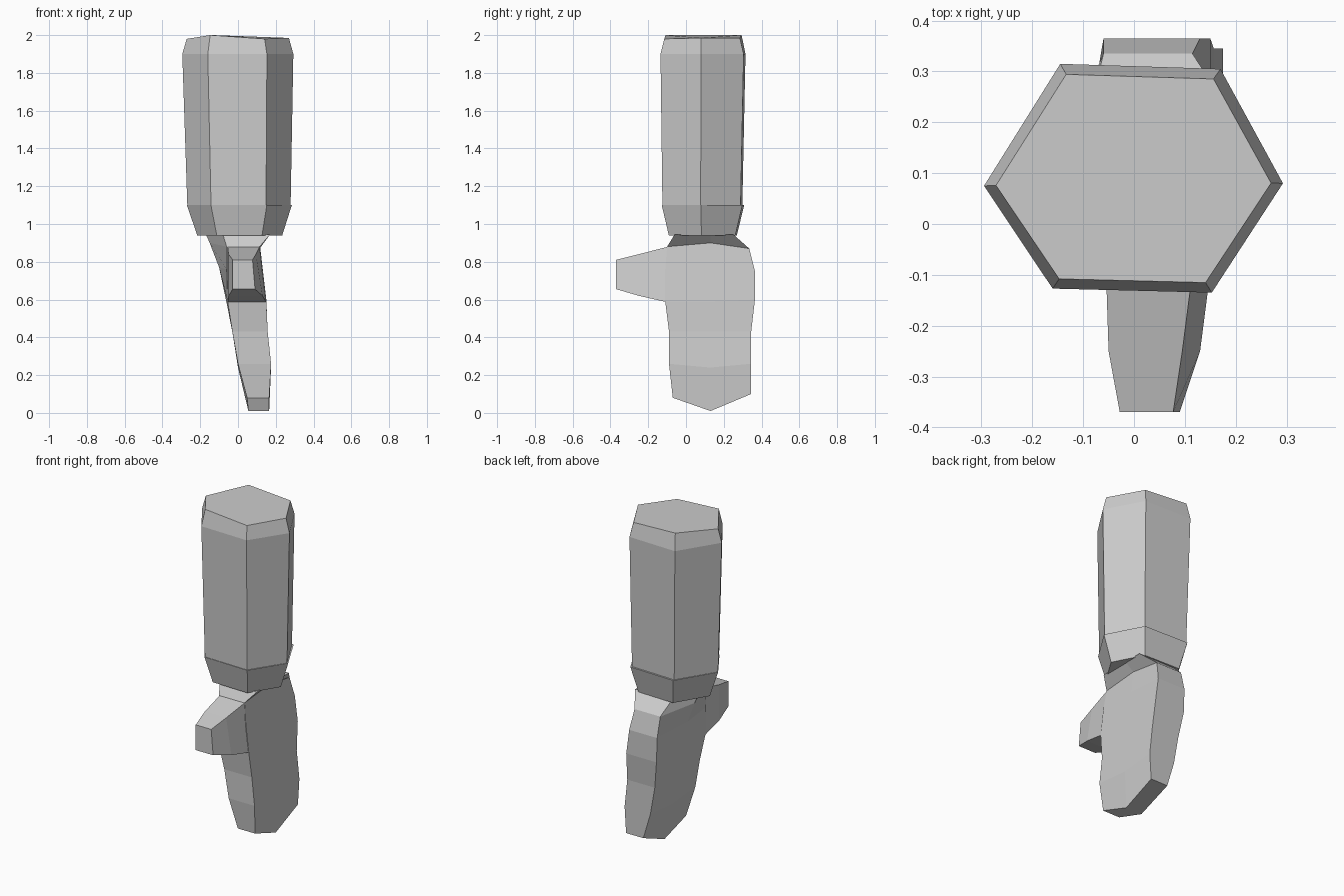
import bpy
import bmesh

cube = bpy.data.objects.get("Cube")
if cube:
    bpy.data.objects.remove(cube, do_unlink=True)

grey = bpy.data.materials.new("plain_grey")
grey.use_nodes = True
grey.diffuse_color = (0.6, 0.6, 0.6, 1)
grey.node_tree.nodes["Principled BSDF"].inputs["Base Color"].default_value = (0.6, 0.6, 0.6, 1)


def loft(name, rings, cap_start=True):
    """Skin a row of equal-sized rings and close the ends."""
    bm = bmesh.new()
    loops = [[bm.verts.new(p) for p in ring] for ring in rings]
    n = len(loops[0])
    for a, b in zip(loops, loops[1:]):
        for i in range(n):
            j = (i + 1) % n
            bm.faces.new((a[i], a[j], b[j], b[i]))
    if cap_start:
        bm.faces.new(loops[0])
    bm.faces.new(loops[-1])
    bmesh.ops.recalc_face_normals(bm, faces=bm.faces)
    mesh = bpy.data.meshes.new(name)
    bm.to_mesh(mesh)
    bm.free()
    mesh.materials.append(grey)
    obj = bpy.data.objects.new(name, mesh)
    bpy.context.collection.objects.link(obj)
    return obj


# Forearm: slightly irregular hexagon with a bevelled end and a cuff lip
hexagon = [(-0.295, -0.01), (-0.16, -0.212), (0.153, -0.22),
           (0.293, -0.005), (0.17, 0.22), (-0.145, 0.23)]
top_z = [1.98, 2.0, 1.98, 1.985, 1.985, 2.0]


def hex_ring(z, sx, sy, dx=0.0, dy=0.085):
    heights = z if isinstance(z, list) else [z] * 6
    return [(x * sx + dx, y * sy + dy, h) for (x, y), h in zip(hexagon, heights)]


loft("forearm", [
    hex_ring(top_z, 0.92, 0.91),
    hex_ring(1.9, 1, 1),
    hex_ring(1.1, 0.93, 0.94, 0.006, 0.082),
    hex_ring(1.1, 0.945, 0.97, 0.008),
    hex_ring(0.94, 0.765, 0.8, 0.01),
])


# Hand: each row gives front, middle and back heights, front and back depth,
# the two sides, and how far the palm bulges past its side
def hand_ring(zf, zm, zb, yf, yb, x0, x1, palm):
    ym = 0.13
    return [(x0, yf, zf), (x1, yf, zf), (x1, ym, zm),
            (x1, yb, zb), (x0, yb, zb), (palm, ym, zm)]


loft("hand", [
    hand_ring(0.945, 0.945, 0.945, -0.06, 0.25, -0.08, 0.17, -0.17),
    hand_ring(0.88, 0.90, 0.87, -0.10, 0.335, -0.06, 0.115, -0.15),
    hand_ring(0.76, 0.77, 0.75, -0.11, 0.365, -0.06, 0.13, -0.10),
    hand_ring(0.59, 0.59, 0.60, -0.11, 0.365, -0.055, 0.15, -0.062),
    hand_ring(0.43, 0.43, 0.43, -0.09, 0.345, -0.03, 0.157, -0.03),
    hand_ring(0.26, 0.24, 0.26, -0.09, 0.345, 0.0, 0.175, 0.0),
    hand_ring(0.08, 0.01, 0.10, -0.07, 0.345, 0.048, 0.165, 0.055),
])


# Thumb: tapered block pointing forward
def thumb_ring(y, x0, top_x, low_x, low_z, top_z):
    return [(x0, y, low_z), (low_x, y, low_z), (top_x, y, top_z), (x0, y, top_z)]


loft("thumb", [
    thumb_ring(-0.095, -0.055, 0.115, 0.15, 0.585, 0.88),
    thumb_ring(-0.25, -0.05, 0.095, 0.13, 0.62, 0.84),
    thumb_ring(-0.37, -0.028, 0.077, 0.09, 0.655, 0.81),
], cap_start=False)
